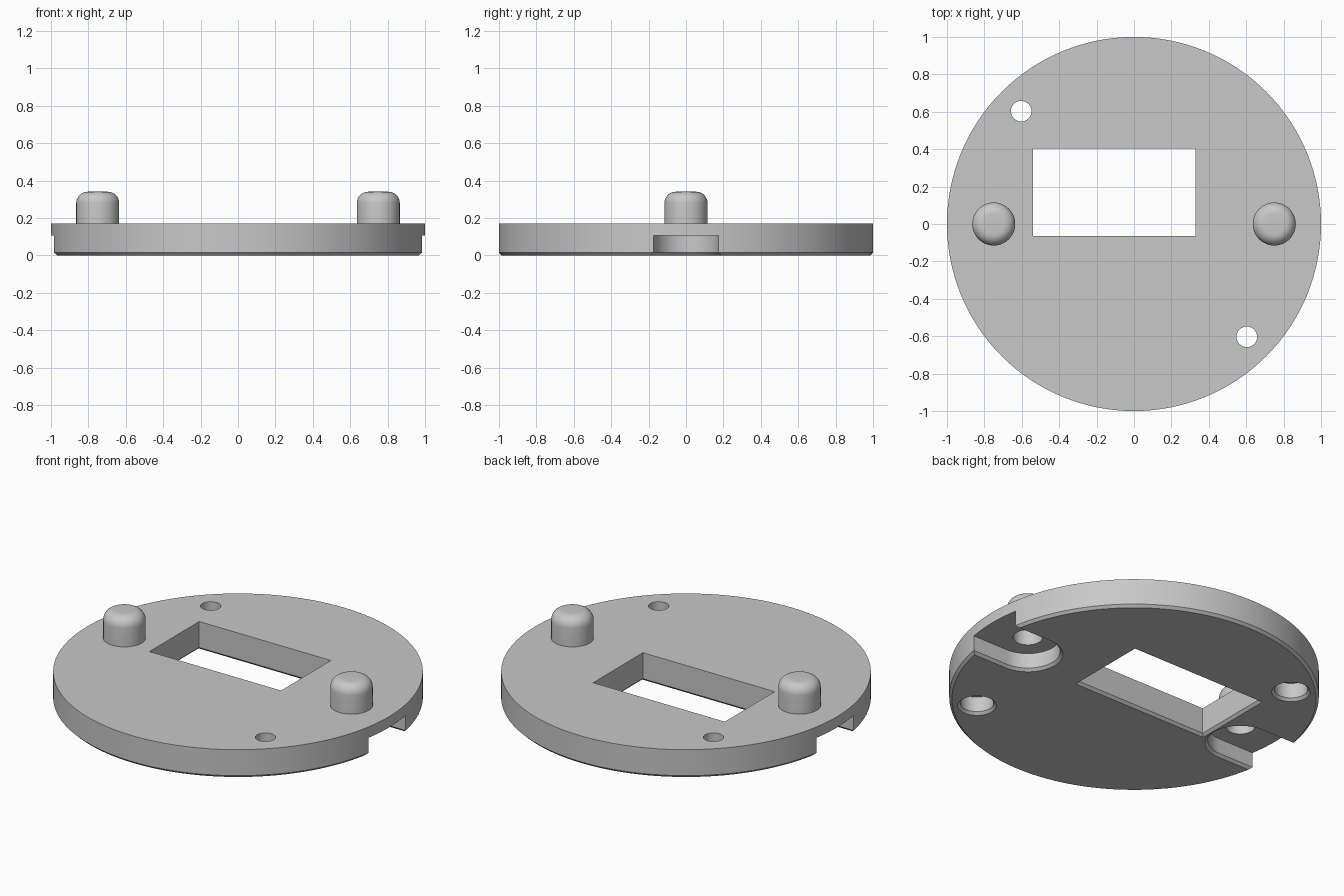
import bpy
import bmesh
from math import pi, cos, sin

if "Cube" in bpy.data.objects:
    bpy.data.objects.remove(bpy.data.objects["Cube"])

CHAMFER = 0.015
PLATE_TOP = 0.17
SLOT_TOP = 0.105
PEG_X = 0.75

grey = bpy.data.materials.new("light grey")
grey.use_nodes = True
grey.diffuse_color = (0.58, 0.58, 0.58, 1)
grey.node_tree.nodes["Principled BSDF"].inputs["Base Color"].default_value = grey.diffuse_color


def loft(name, rings):
    """Closed solid through a stack of rings with equal point counts."""
    bm = bmesh.new()
    loops = [[bm.verts.new(p) for p in ring] for ring in rings]
    n = len(loops[0])
    for low, high in zip(loops, loops[1:]):
        for i in range(n):
            j = (i + 1) % n
            bm.faces.new((low[i], low[j], high[j], high[i]))
    bm.faces.new(loops[0])
    bm.faces.new(loops[-1])
    bmesh.ops.recalc_face_normals(bm, faces=bm.faces)
    mesh = bpy.data.meshes.new(name)
    bm.to_mesh(mesh)
    bm.free()
    obj = bpy.data.objects.new(name, mesh)
    obj.data.materials.append(grey)
    bpy.context.collection.objects.link(obj)
    return obj


def circle(x, y, r, z, n=48):
    return [(x + r * cos(2 * pi * i / n), y + r * sin(2 * pi * i / n), z) for i in range(n)]


def lathe(name, x, y, profile, n=48):
    return loft(name, [circle(x, y, r, z, n) for r, z in profile])


def flared_cutter(name, outline, top):
    """Prism that widens at the underside, leaving a chamfered rim."""
    c = CHAMFER
    levels = [(2 * c, -c), (0, c), (0, top)]
    return loft(name, [[(x, y, z) for x, y in outline(grow)] for grow, z in levels])


def window(g):
    return [(-0.54 - g, -0.065 - g), (0.33 + g, -0.065 - g),
            (0.33 + g, 0.405 + g), (-0.54 - g, 0.405 + g)]


def slot(side):
    def outline(g, n=24):
        r = 0.175 + g
        arc = [(PEG_X - r * sin(pi * i / n), r * cos(pi * i / n)) for i in range(n + 1)]
        return [(side * x, y) for x, y in arc + [(1.2, -r), (1.2, r)]]
    return outline


def round_hole(x, y, r):
    return lambda g: [p[:2] for p in circle(x, y, r + g, 0)]


def combine(target, tool, operation):
    mod = target.modifiers.new(operation.title(), "BOOLEAN")
    mod.operation = operation
    mod.solver = "EXACT"
    mod.object = tool
    bpy.ops.object.select_all(action="DESELECT")
    bpy.context.view_layer.objects.active = target
    target.select_set(True)
    bpy.ops.object.modifier_apply(modifier=mod.name)
    bpy.data.objects.remove(tool)


# Round plate with a chamfered lower edge
plate = lathe("mounting_plate", 0, 0,
              [(1 - CHAMFER, 0), (1, CHAMFER), (1, PLATE_TOP)], n=128)

# Rounded pegs on the top face
peg_r, peg_top, fillet = 0.115, 0.34, 0.06
peg_profile = [(peg_r, 0.13)] + [
    (peg_r - fillet + fillet * cos(a * pi / 16), peg_top - fillet + fillet * sin(a * pi / 16))
    for a in range(9)]
for side in (-1, 1):
    combine(plate, lathe("peg", side * PEG_X, 0, peg_profile), "UNION")

# Rectangular window
combine(plate, flared_cutter("window_cutter", window, 0.3), "DIFFERENCE")

# Edge slots underneath, with a blind bore up into each peg
for side in (-1, 1):
    combine(plate, flared_cutter("slot_cutter", slot(side), SLOT_TOP), "DIFFERENCE")
    bore = lathe("bore_cutter", side * PEG_X, 0, [(0.08, 0.05), (0.08, 0.27)])
    combine(plate, bore, "DIFFERENCE")

# Screw holes, counterbored from below
for side in (-1, 1):
    x, y = side * 0.603, -side * 0.603
    combine(plate, flared_cutter("counterbore_cutter", round_hole(x, y, 0.09), SLOT_TOP), "DIFFERENCE")
    through = lathe("screw_hole_cutter", x, y, [(0.055, 0.05), (0.055, 0.3)])
    combine(plate, through, "DIFFERENCE")

plate.select_set(True)
bpy.context.view_layer.objects.active = plate
bpy.ops.object.shade_smooth_by_angle(angle=pi / 6)
